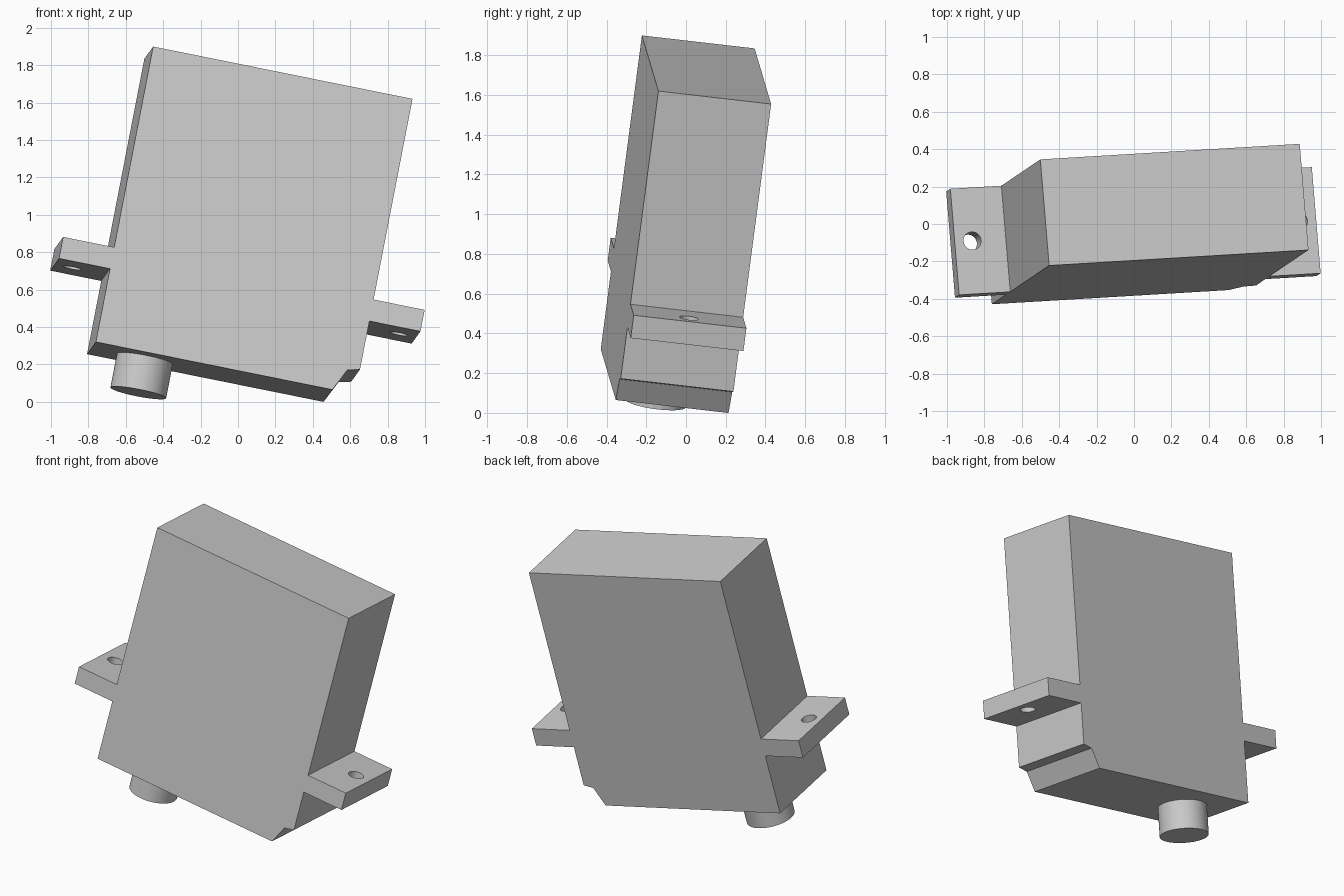
import bpy
import bmesh
from mathutils import Matrix, Vector

cube = bpy.data.objects.get("Cube")
if cube:
    bpy.data.objects.remove(cube, do_unlink=True)

# Overall sizes in the tilted frame: x length, y thickness, z height
LENGTH, THICK, HEIGHT = 1.417, 0.573, 1.622
TAB_LOW, TAB_HIGH, TAB_OUT = 0.402, 0.52, 0.279
HOLE_INSET, HOLE_RADIUS = 0.096, 0.048
SHAFT_X, SHAFT_RADIUS, SHAFT_DROP = 0.292, 0.152, 0.187

# Tilt of the whole model, from its length and height directions
along = Vector((0.979, 0.0586, -0.1976)).normalized()
up = Vector((0.188, 0.1276, 0.974))
up = (up - along * up.dot(along)).normalized()
depth = up.cross(along)
tilt = Matrix((along, depth, up)).transposed().to_4x4()
tilt.translation = (-0.76, -0.429, 0.32)

grey = bpy.data.materials.new("grey plastic")
grey.use_nodes = True
grey.diffuse_color = (0.6, 0.6, 0.6, 1)
grey.node_tree.nodes["Principled BSDF"].inputs["Base Color"].default_value = (0.6, 0.6, 0.6, 1)


def add_object(name, bm):
    bmesh.ops.recalc_face_normals(bm, faces=bm.faces)
    mesh = bpy.data.meshes.new(name)
    bm.to_mesh(mesh)
    bm.free()
    mesh.materials.append(grey)
    obj = bpy.data.objects.new(name, mesh)
    obj.matrix_world = tilt
    bpy.context.collection.objects.link(obj)
    return obj


def prism(name, outline):
    """Extrude an x-z outline through the full thickness."""
    bm = bmesh.new()
    face = bm.faces.new([bm.verts.new((x, 0, z)) for x, z in outline])
    new = bmesh.ops.extrude_face_region(bm, geom=[face])["geom"]
    verts = [g for g in new if isinstance(g, bmesh.types.BMVert)]
    bmesh.ops.translate(bm, vec=(0, THICK, 0), verts=verts)
    return add_object(name, bm)


def cylinder(name, x, low, high, radius):
    """Upright cylinder centred in the thickness."""
    bm = bmesh.new()
    place = Matrix.Translation((x, THICK / 2, (low + high) / 2))
    bmesh.ops.create_cone(bm, cap_ends=True, segments=48, radius1=radius,
                          radius2=radius, depth=high - low, matrix=place)
    return add_object(name, bm)


def smooth(obj):
    bpy.ops.object.select_all(action="DESELECT")
    obj.select_set(True)
    bpy.context.view_layer.objects.active = obj
    bpy.ops.object.shade_smooth_by_angle()


# Case with a chamfered and stepped lower corner
prism("case", [(0, 0), (1.292, 0), (1.351, 0.12), (LENGTH, 0.136),
               (LENGTH, HEIGHT), (0, HEIGHT)])

# Mounting tabs, each with a screw hole
for side, inner, sign in (("right", 0, -1), ("left", LENGTH, 1)):
    outer = inner + sign * TAB_OUT
    tab = prism(side + "_mounting_tab", [(inner, TAB_LOW), (outer, TAB_LOW),
                                         (outer, TAB_HIGH), (inner, TAB_HIGH)])
    cutter = cylinder(side + "_hole_cutter", outer - sign * HOLE_INSET,
                      TAB_LOW - 0.1, TAB_HIGH + 0.1, HOLE_RADIUS)
    cutter.hide_render = True
    cutter.display_type = "WIRE"
    smooth(cutter)
    cut = tab.modifiers.new("screw_hole", "BOOLEAN")
    cut.operation = "DIFFERENCE"
    cut.solver = "EXACT"
    cut.object = cutter

# Output shaft under the case
smooth(cylinder("output_shaft", SHAFT_X, -SHAFT_DROP, 0, SHAFT_RADIUS))
